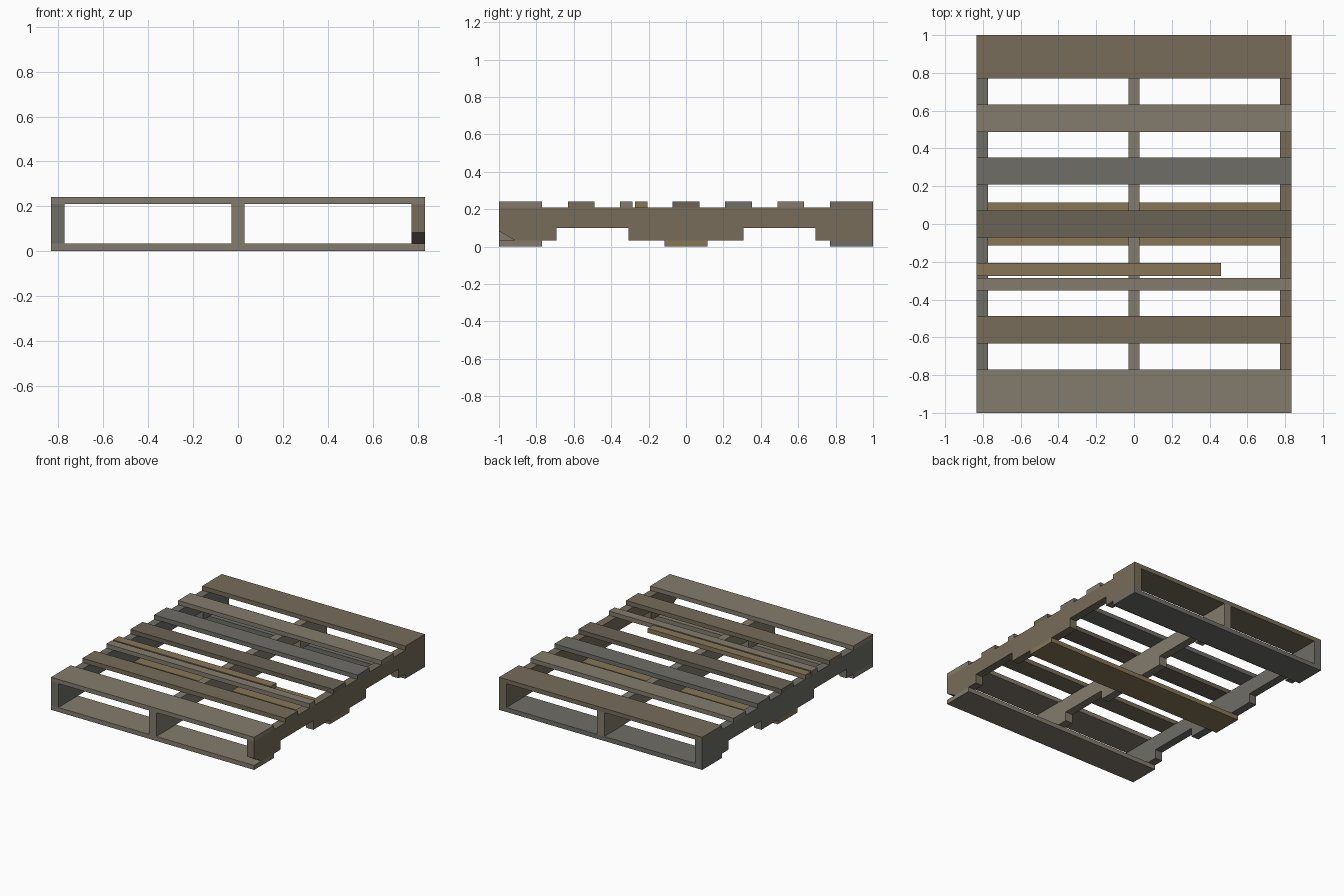
import bpy, bmesh

if "Cube" in bpy.data.objects:
    bpy.data.objects.remove(bpy.data.objects["Cube"])

# Weathered wood tones (sRGB 0-255)
TONES = {
    "brown": (118, 108, 90), "pale": (131, 123, 109), "grey": (110, 109, 103),
    "dark": (107, 99, 86), "tan": (134, 117, 88),
}


def material(tone):
    name = "wood_" + tone
    mat = bpy.data.materials.get(name)
    if not mat:
        mat = bpy.data.materials.new(name)
        mat.diffuse_color = [(c / 255) ** 2.2 for c in TONES[tone]] + [1]
        mat.use_nodes = True
        mat.node_tree.nodes["Principled BSDF"].inputs["Base Color"].default_value = mat.diffuse_color
    return mat


def extrude_profile(name, profile, x0, x1, tone):
    """Extrude a closed (y, z) profile along x from x0 to x1."""
    bm = bmesh.new()
    face = bm.faces.new([bm.verts.new((x0, y, z)) for y, z in profile])
    out = bmesh.ops.extrude_face_region(bm, geom=[face])
    verts = [v for v in out["geom"] if isinstance(v, bmesh.types.BMVert)]
    bmesh.ops.translate(bm, verts=verts, vec=(x1 - x0, 0, 0))
    bmesh.ops.recalc_face_normals(bm, faces=bm.faces)
    mesh = bpy.data.meshes.new(name)
    bm.to_mesh(mesh)
    bm.free()
    mesh.materials.append(material(tone))
    obj = bpy.data.objects.new(name, mesh)
    bpy.context.collection.objects.link(obj)
    return obj


def board(name, y0, y1, z0, z1, tone, x1=0.833):
    extrude_profile(name, [(y0, z0), (y1, z0), (y1, z1), (y0, z1)], -0.833, x1, tone)


LOW, DECK, TOP = 0.033, 0.21, 0.242

# Notched stringers; the right one has a chipped front corner
def stringer(name, x, tone, chipped=False):
    front = [(-1, 0.083), (-0.915, LOW)] if chipped else [(-1, LOW)]
    notches = []
    for y0, y1 in ((-0.692, -0.308), (0.308, 0.692)):
        notches += [(y0, LOW), (y0, 0.1), (y1, 0.1), (y1, LOW)]
    profile = front + notches + [(1, LOW), (1, DECK), (-1, DECK)]
    extrude_profile(name, profile, x - 0.03, x + 0.03, tone)


stringer("left_stringer", -0.803, "grey")
stringer("middle_stringer", 0, "pale")
stringer("right_stringer", 0.803, "brown", chipped=True)

# Top deck boards
for name, y0, y1, tone in (
    ("front_deck_board", -1, -0.77, "pale"),
    ("deck_board_1", -0.632, -0.488, "brown"),
    ("split_board_long_piece", -0.352, -0.285, "pale"),
    ("deck_board_3", -0.072, 0.072, "dark"),
    ("deck_board_4", 0.208, 0.352, "grey"),
    ("deck_board_5", 0.488, 0.632, "pale"),
    ("back_deck_board", 0.77, 1, "brown"),
):
    board(name, y0, y1, DECK, TOP, tone)
board("split_board_short_piece", -0.274, -0.207, DECK, TOP, "tan", x1=0.46)

# Bottom boards
board("front_bottom_board", -1, -0.77, 0, LOW, "pale")
board("middle_bottom_board", -0.115, 0.115, 0, LOW, "tan")
board("back_bottom_board", 0.77, 1, 0, LOW, "grey")
